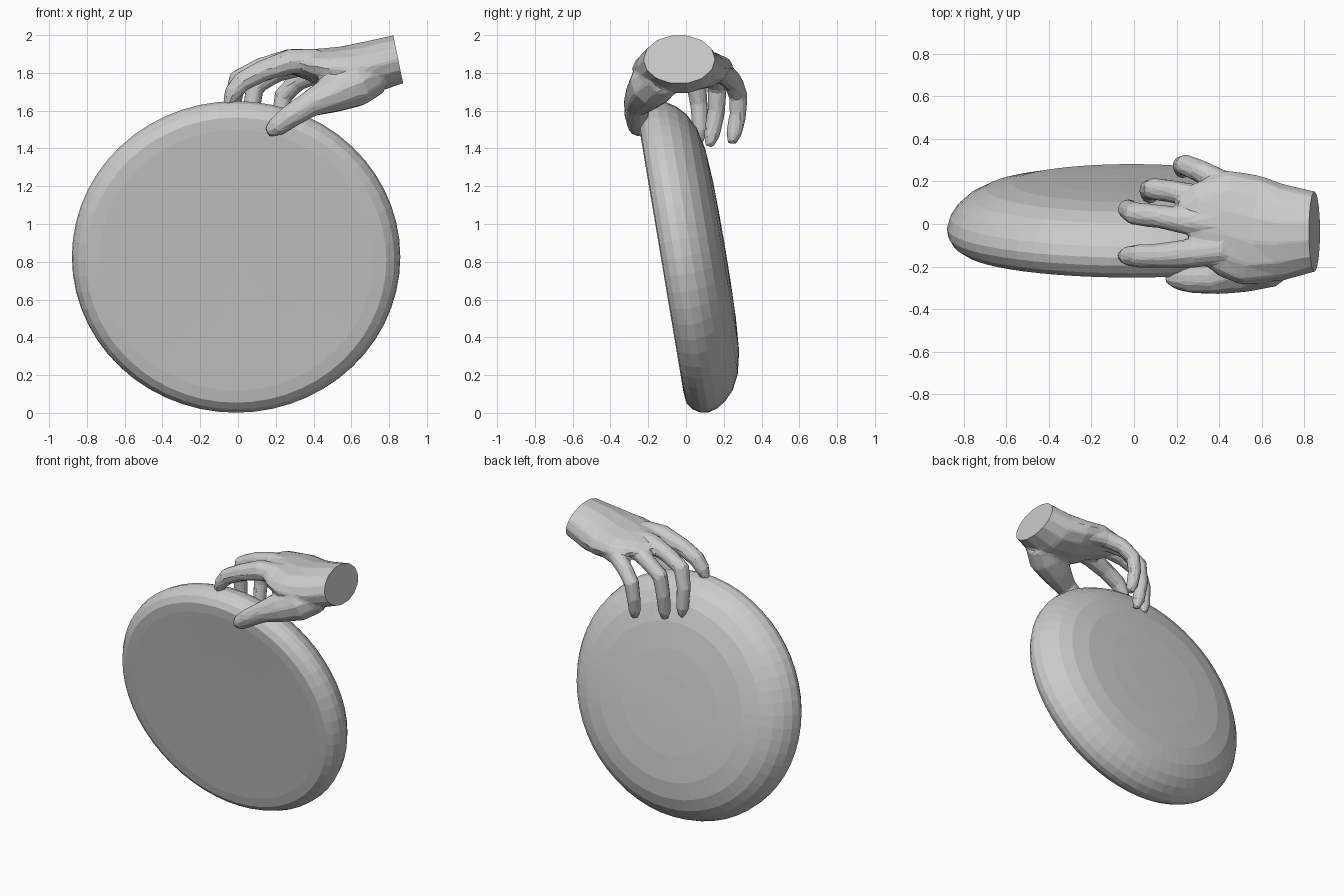
import bpy, bmesh
from math import sin, cos, tau, radians
from mathutils import Vector, Matrix


def loft(bm, sections, sides, axis=None, ref=(0, 1, 0)):
    """Closed tube through (x, y, z, half_width, half_height) sections."""
    pts = [Vector(s[:3]) for s in sections]
    rings = []
    for i, s in enumerate(sections):
        t = Vector(axis) if axis else pts[min(i + 1, len(pts) - 1)] - pts[max(i - 1, 0)]
        t.normalize()
        side = Vector(ref)
        side = (side - t * side.dot(t)).normalized()
        up = t.cross(side)
        rings.append([bm.verts.new(pts[i] + side * s[3] * cos(tau * k / sides)
                                   + up * s[4] * sin(tau * k / sides)) for k in range(sides)])
    for a, b in zip(rings, rings[1:]):
        for k in range(sides):
            n = (k + 1) % sides
            bm.faces.new((a[k], a[n], b[n], b[k]))
    bm.faces.new(rings[0][::-1])
    bm.faces.new(rings[-1])


def make_object(name, bm):
    bmesh.ops.recalc_face_normals(bm, faces=bm.faces)
    me = bpy.data.meshes.new(name)
    bm.to_mesh(me)
    bm.free()
    ob = bpy.data.objects.new(name, me)
    bpy.context.collection.objects.link(ob)
    return ob


# Leaning disc: flat front, domed back, (radius, depth) profile
profile = [(0.02, -0.118), (0.4, -0.12), (0.70, -0.122), (0.765, -0.117), (0.805, -0.09),
           (0.83, -0.05), (0.836, -0.01), (0.822, 0.04), (0.79, 0.09), (0.74, 0.137),
           (0.66, 0.178), (0.54, 0.205), (0.36, 0.217), (0.18, 0.221), (0.02, 0.222)]
bm = bmesh.new()
loft(bm, [(0, d, 0, r * 1.04, r) for r, d in profile], 56, axis=(0, 1, 0), ref=(1, 0, 0))
bm.transform(Matrix.Translation((-0.01, -0.01, 0.828)) @ Matrix.Rotation(radians(9.5), 4, 'X'))
make_object("disc", bm)

# Hand volumes: palm and wrist, thumb, four fingers
bm = bmesh.new()
loft(bm, [(0.95, -0.035, 1.893, 0.188, 0.13), (0.848, -0.035, 1.872, 0.19, 0.132),
          (0.70, -0.04, 1.83, 0.228, 0.142), (0.55, -0.03, 1.82, 0.262, 0.122),
          (0.42, 0.005, 1.835, 0.25, 0.095), (0.31, -0.005, 1.852, 0.2, 0.066),
          (0.25, -0.025, 1.85, 0.15, 0.048)], 14)
digits = [
    # thumb
    [(0.72, -0.12, 1.79, 0.11), (0.62, -0.18, 1.74, 0.125), (0.50, -0.22, 1.69, 0.105),
     (0.38, -0.26, 1.635, 0.072), (0.27, -0.262, 1.565, 0.063), (0.20, -0.255, 1.512, 0.053),
     (0.155, -0.25, 1.485, 0.027)],
    # index finger
    [(0.42, -0.12, 1.86, 0.07), (0.28, -0.135, 1.86, 0.07), (0.13, -0.148, 1.81, 0.058),
     (0.02, -0.15, 1.753, 0.055), (-0.03, -0.15, 1.69, 0.047), (-0.055, -0.15, 1.625, 0.026)],
    # middle finger
    [(0.40, 0.0, 1.87, 0.06), (0.27, 0.01, 1.865, 0.064), (0.12, 0.035, 1.825, 0.056),
     (0.0, 0.05, 1.765, 0.055), (-0.03, 0.068, 1.64, 0.048), (-0.025, 0.075, 1.50, 0.043),
     (-0.02, 0.07, 1.43, 0.023)],
    # ring finger
    [(0.44, 0.1, 1.85, 0.06), (0.32, 0.115, 1.842, 0.063), (0.20, 0.15, 1.80, 0.054),
     (0.09, 0.165, 1.73, 0.053), (0.07, 0.16, 1.60, 0.048), (0.075, 0.137, 1.47, 0.043),
     (0.085, 0.122, 1.41, 0.023)],
    # little finger
    [(0.52, 0.16, 1.81, 0.062), (0.40, 0.2, 1.797, 0.06), (0.31, 0.25, 1.752, 0.053),
     (0.24, 0.277, 1.68, 0.051), (0.225, 0.275, 1.58, 0.046), (0.23, 0.255, 1.48, 0.042),
     (0.24, 0.24, 1.425, 0.024)],
]
for d in digits:
    loft(bm, [(*p, p[3]) for p in d], 10)
source = make_object("hand_volumes", bm)

# Fuse into one skin, soften the webbing, reduce to low-poly facets
m = source.modifiers.new("fuse", 'REMESH')
m.mode, m.voxel_size = 'VOXEL', 0.012
m = source.modifiers.new("soften", 'SMOOTH')
m.factor, m.iterations = 0.5, 4
m = source.modifiers.new("facets", 'DECIMATE')
m.ratio = 0.06
ev = source.evaluated_get(bpy.context.evaluated_depsgraph_get())
bm = bmesh.new()
bm.from_mesh(ev.to_mesh())
ev.to_mesh_clear()
bpy.data.objects.remove(source)

# Flat-faced skin with a flat cut across the wrist
for f in bm.faces:
    f.smooth = False
bmesh.ops.bisect_plane(bm, geom=bm.verts[:] + bm.edges[:] + bm.faces[:],
                       plane_co=(0.848, 0, 1.872), plane_no=(0.98, 0, 0.2),
                       clear_outer=True)
bmesh.ops.holes_fill(bm, edges=[e for e in bm.edges if e.is_boundary], sides=0)
make_object("hand", bm)
